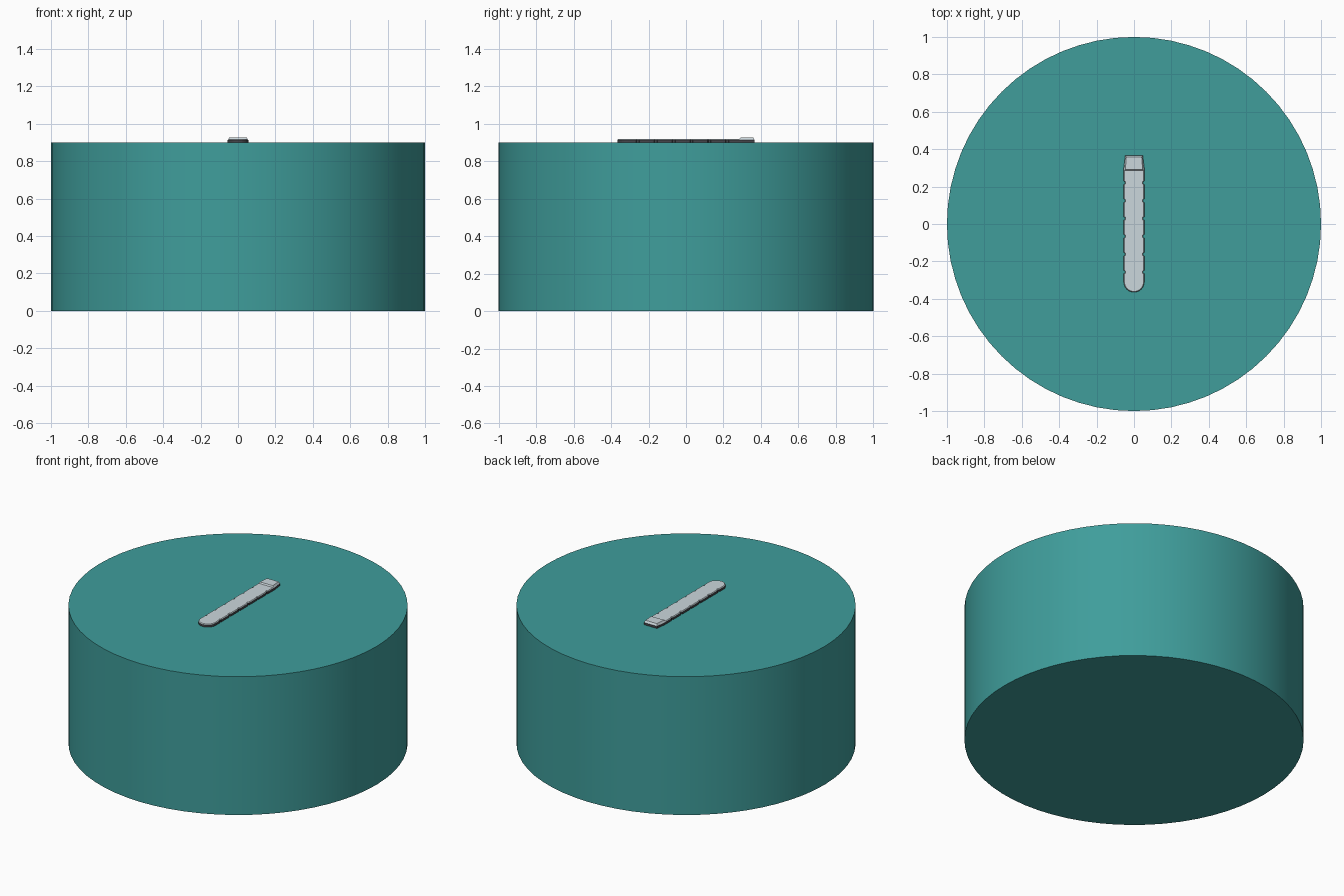
import bpy, bmesh
from math import pi, cos, sin

if "Cube" in bpy.data.objects:
    bpy.data.objects.remove(bpy.data.objects["Cube"])


def material(name, color):
    m = bpy.data.materials.new(name)
    m.diffuse_color = (*color, 1)
    m.use_nodes = True
    m.node_tree.nodes["Principled BSDF"].inputs["Base Color"].default_value = m.diffuse_color
    return m


teal = material("teal", (0.05, 0.34, 0.33))
dark = material("dark_grey", (0.06, 0.06, 0.07))
pale = material("pale_grey", (0.6, 0.68, 0.72))
TOP = 0.9


def prism(name, lower, upper, z0, z1, mat):
    """Solid between two matching outlines."""
    bm = bmesh.new()
    a = [bm.verts.new((x, y, z0)) for x, y in lower]
    b = [bm.verts.new((x, y, z1)) for x, y in upper]
    bm.faces.new(a[::-1])
    bm.faces.new(b)
    n = len(a)
    for i in range(n):
        j = (i + 1) % n
        bm.faces.new((a[i], a[j], b[j], b[i]))
    bmesh.ops.recalc_face_normals(bm, faces=bm.faces)
    me = bpy.data.meshes.new(name)
    bm.to_mesh(me)
    bm.free()
    me.materials.append(mat)
    ob = bpy.data.objects.new(name, me)
    bpy.context.collection.objects.link(ob)
    return ob


def strip_outline(inset=0.0):
    """Strip with a round front, notched sides and a tapered back end."""
    r = 0.055 - inset
    pts = [(r * cos(pi + pi * i / 16), -0.31 + r * sin(pi + pi * i / 16))
           for i in range(17)]
    right = []
    for i in range(6):
        y = -0.257 + 0.0955 * i
        right += [(r, y - 0.009), (r - 0.006, y - 0.006),
                  (r - 0.006, y + 0.006), (r, y + 0.009)]
    right += [(r, 0.30), (0.047 - inset, 0.366 - inset)]
    return pts + right + [(-x, y) for x, y in reversed(right)]


# Drum
bpy.ops.mesh.primitive_cylinder_add(vertices=64, radius=1, depth=TOP,
                                    location=(0, 0, TOP / 2))
drum = bpy.context.object
drum.name = "drum"
drum.data.materials.append(teal)
bpy.ops.object.shade_smooth_by_angle(angle=pi / 6)

# Notched strip: dark lower layer and pale chamfered upper layer
prism("strip_base", strip_outline(), strip_outline(), TOP, 0.914, dark)
prism("strip_top", strip_outline(), strip_outline(0.004), 0.914, 0.919, pale)

# Raised tapered block at the back end
block = [(-0.052, 0.284), (0.052, 0.284), (0.046, 0.365), (-0.046, 0.365)]
cap = [(-0.046, 0.292), (0.046, 0.292), (0.041, 0.358), (-0.041, 0.358)]
prism("end_block", block, cap, 0.917, 0.927, pale)
